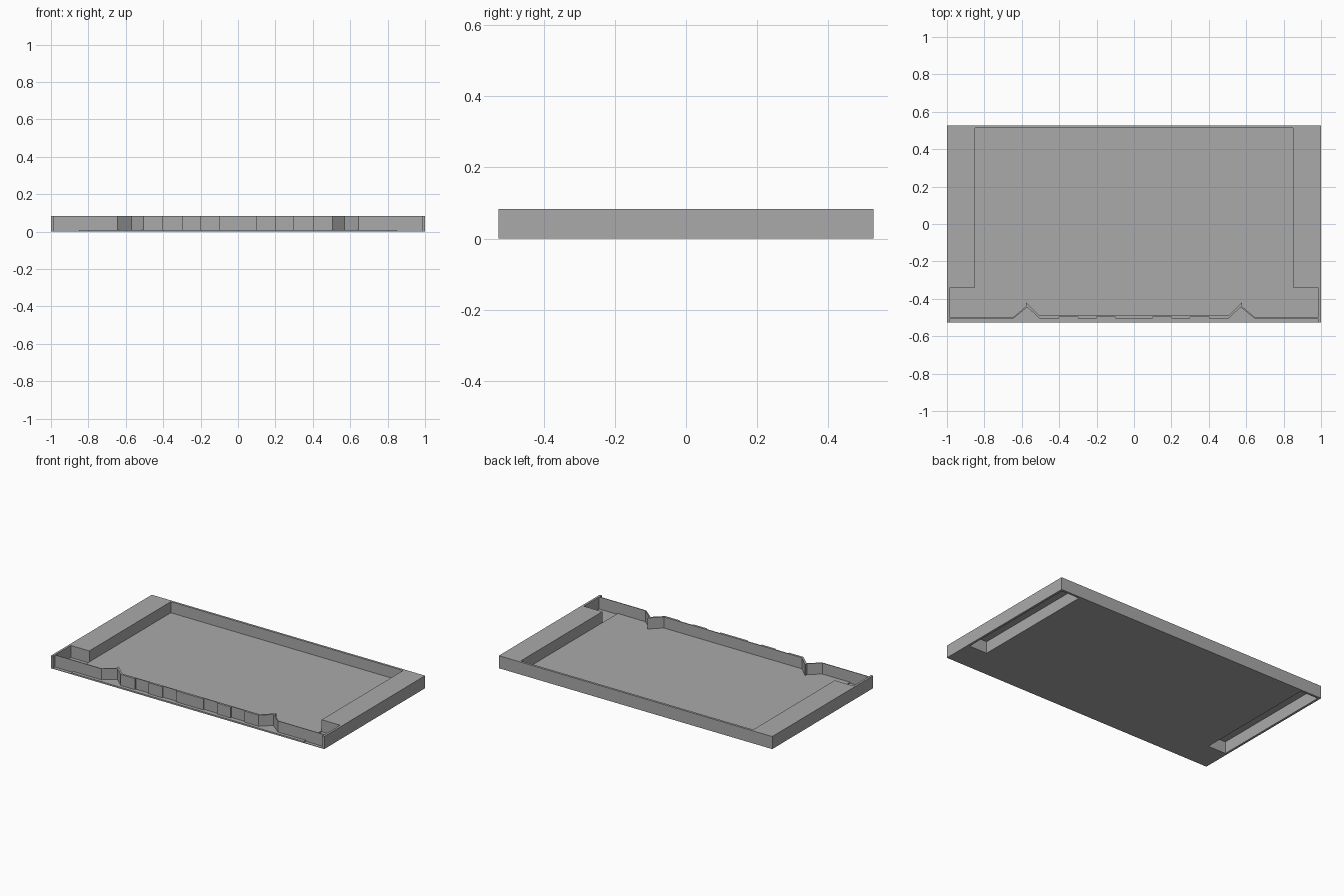
import bpy, bmesh

cube = bpy.data.objects.get("Cube")
if cube:
    bpy.data.objects.remove(cube, do_unlink=True)

# One plain grey for the whole tray
grey = bpy.data.materials.new("plain_grey")
grey.use_nodes = True
colour = (0.4, 0.4, 0.4, 1)
grey.diffuse_color = colour
grey.node_tree.nodes["Principled BSDF"].inputs["Base Color"].default_value = colour

X, Y, H = 1.0, 0.527, 0.083          # half width, half depth, height
IN_X, WALL, FLOOR = 0.85, 0.015, 0.01
POCKET_Y = -0.34


def prism(name, outline, z0, z1):
    """Extrude a plan outline from z0 up to z1."""
    bm = bmesh.new()
    face = bm.faces.new([bm.verts.new((x, y, z0)) for x, y in outline])
    top = bmesh.ops.extrude_face_region(bm, geom=[face])["geom"]
    verts = [v for v in top if isinstance(v, bmesh.types.BMVert)]
    bmesh.ops.translate(bm, verts=verts, vec=(0, 0, z1 - z0))
    bmesh.ops.recalc_face_normals(bm, faces=bm.faces)
    mesh = bpy.data.meshes.new(name)
    bm.to_mesh(mesh)
    bm.free()
    mesh.materials.append(grey)
    obj = bpy.data.objects.new(name, mesh)
    bpy.context.collection.objects.link(obj)
    return obj


def box(name, x0, x1, y0, y1, z0=0, z1=H):
    return prism(name, [(x0, y0), (x1, y0), (x1, y1), (x0, y1)], z0, z1)


# Floor plate with a thin lip in front of the wall, and the back wall
box("floor", -IN_X, IN_X, -Y, Y - WALL, 0, FLOOR)
box("back_wall", -X, X, Y - WALL, Y)

# Side ledges, hollow underneath, each with an open corner pocket at the front
for side, s in (("left", 1), ("right", -1)):
    def part(name, x0, x1, *rest):
        box(side + name, *sorted((s * x0, s * x1)), *rest)
    part("_outer_wall", X - WALL, X, -Y, Y - WALL)
    part("_inner_wall", IN_X, IN_X + 0.005, POCKET_Y, Y - WALL)
    part("_ledge_top", IN_X + 0.005, X - WALL, POCKET_Y, Y - WALL, H - 0.005, H)
    part("_pocket_back", IN_X + 0.005, X - WALL, POCKET_Y, POCKET_Y + 0.005, 0, H - 0.005)
    part("_pocket_floor", IN_X, X - WALL, -Y, POCKET_Y, 0, 0.003)

# Front wall: shallow alternating panels in the middle, a pointed notch at each end
OUT, RECESS, BACK = -0.505, -0.496, -0.49
outer = []
for i in range(1, 5):
    a, b = (OUT, RECESS) if i % 2 else (RECESS, OUT)
    outer += [(i / 10, a), (i / 10, b)]
outer += [(0.505, OUT), (0.57, -0.445), (0.645, OUT), (X - WALL, OUT)]
inner = [(X - WALL, -0.5), (0.648, -0.5), (0.577, -0.44), (0.577, -0.42), (0.505, BACK)]
half = outer + inner
prism("front_wall", half + [(-x, y) for x, y in reversed(half)], 0, H)
